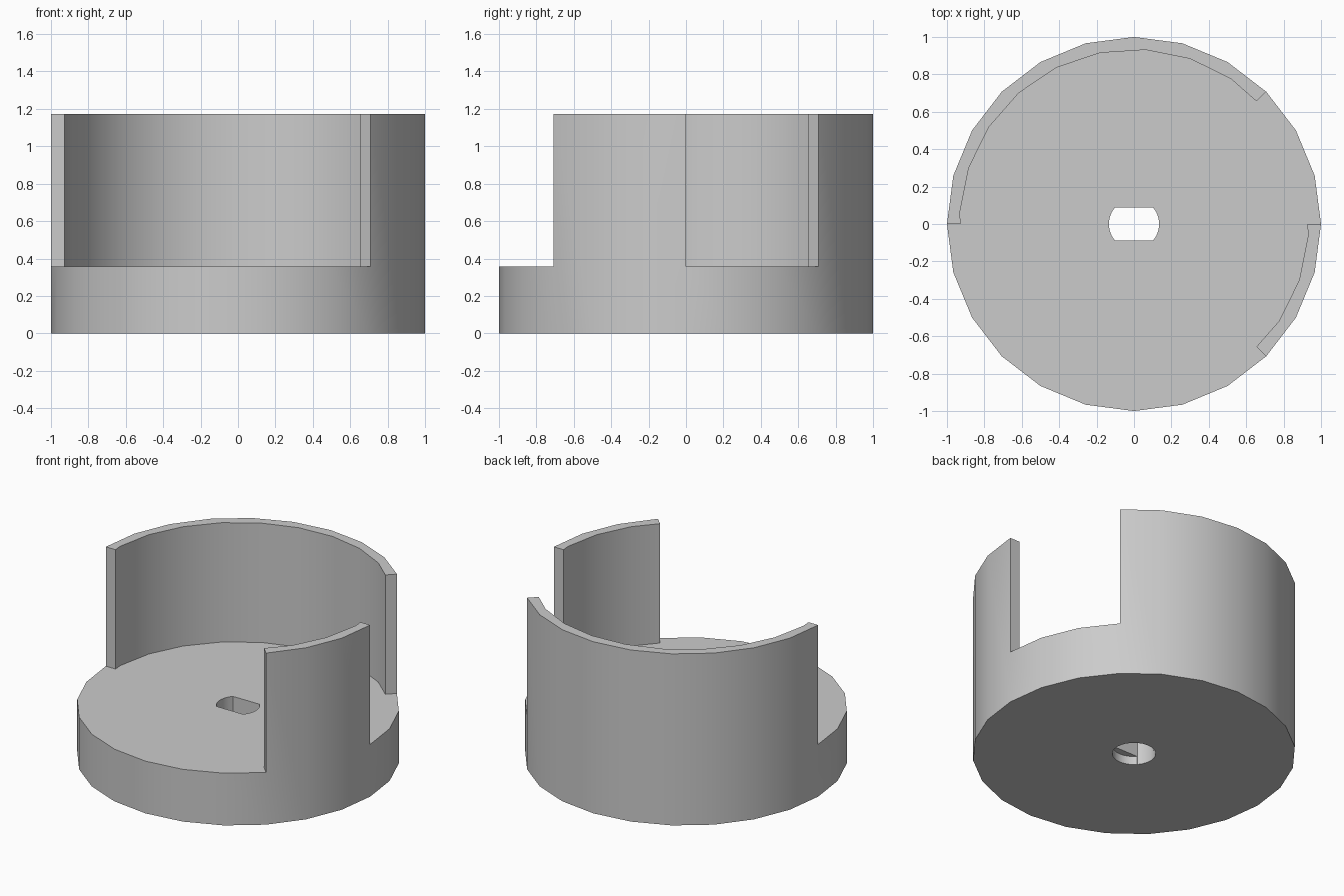
import bpy, bmesh
from math import sin, cos, asin, radians, degrees, sqrt

if "Cube" in bpy.data.objects:
    bpy.data.objects.remove(bpy.data.objects["Cube"])

FLOOR, TOP = 0.357, 1.173
INNER, STEP, OFFSET = 0.933, 15, -3.75
HOLE_R, FLAT, SHOULDER = 0.135, 0.089, 0.057


def polar(r, a):
    return (r * cos(radians(a)), r * sin(radians(a)))


def prism(name, outline, z0, z1):
    """Extrude a closed counter-clockwise outline from z0 to z1."""
    bm = bmesh.new()
    face = bm.faces.new([bm.verts.new((x, y, z0)) for x, y in outline])
    ext = bmesh.ops.extrude_face_region(bm, geom=[face], use_keep_orig=True)
    for v in ext["geom"]:
        if isinstance(v, bmesh.types.BMVert):
            v.co.z = z1
    bmesh.ops.recalc_face_normals(bm, faces=bm.faces)
    mesh = bpy.data.meshes.new(name)
    bm.to_mesh(mesh)
    bm.free()
    obj = bpy.data.objects.new(name, mesh)
    bpy.context.collection.objects.link(obj)
    return obj


def inner_radius(a):
    """Distance to the faceted inner wall at angle a."""
    return INNER * cos(radians(7.5)) / cos(radians((a - OFFSET) % STEP - 7.5))


def wall_arc(a0, a1):
    """Inner wall points between two end angles."""
    corners = [OFFSET + STEP * i for i in range(-4, 14)]
    angles = [a0] + [a for a in corners if a0 < a < a1] + [a1]
    return [polar(inner_radius(a), a) for a in angles]


def open_arc(a0, a1):
    """Points well outside the cup, where the wall is cut away."""
    return [polar(1.3, a) for a in range(a0, a1 + 1, 15)]


def cut(target, cutter):
    cutter.hide_render = True
    mod = target.modifiers.new("cut", 'BOOLEAN')
    mod.operation, mod.solver, mod.object = 'DIFFERENCE', 'EXACT', cutter
    bpy.context.view_layer.objects.active = target
    bpy.ops.object.modifier_apply(modifier=mod.name)
    bpy.data.objects.remove(cutter, do_unlink=True)


# Cup body: 24-sided drum
cup = prism("cup", [polar(1, 15 * i) for i in range(24)], 0, TOP)

# Cavity with the two wall openings
cavity = (wall_arc(-45, 0) + open_arc(0, 45)
          + wall_arc(45, 180) + open_arc(180, 315))
cut(cup, prism("cavity_cutter", cavity, FLOOR, TOP + 0.3))

# Shaft hole: double-flat slot above a shallow round recess
half = degrees(asin(FLAT / HOLE_R))
side = [-half + 2 * half * i / 6 for i in range(7)]
slot = [polar(HOLE_R, a) for a in side + [a + 180 for a in side]]
cut(cup, prism("slot_cutter", slot, -0.2, FLOOR + 0.2))
cut(cup, prism("recess_cutter",
               [polar(HOLE_R, 15 * i) for i in range(24)], -0.2, SHOULDER))

# Smooth round walls, sharp rims
bpy.ops.object.select_all(action='DESELECT')
cup.select_set(True)
bpy.context.view_layer.objects.active = cup
bpy.ops.object.shade_smooth_by_angle(angle=radians(30))
